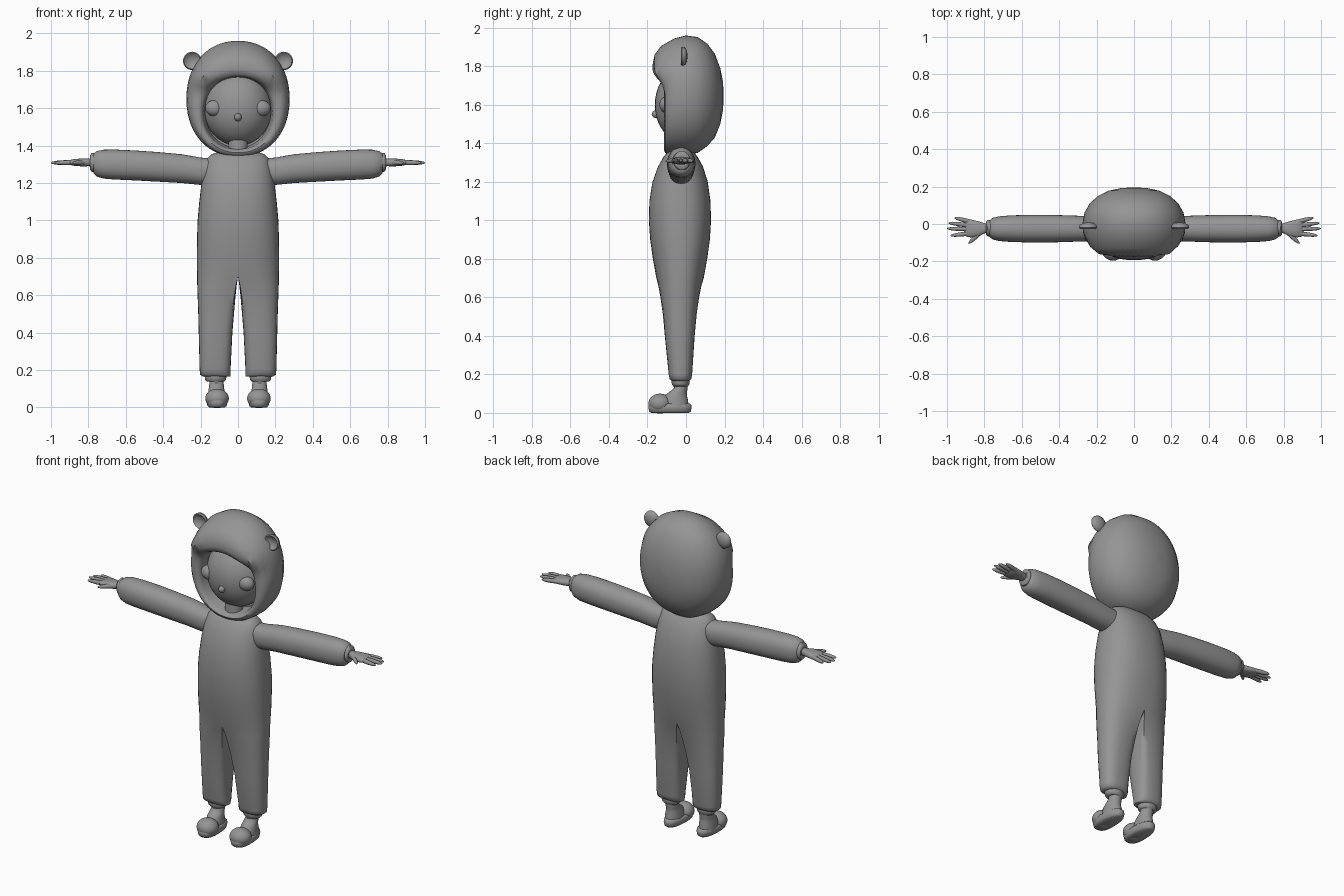
import bpy, bmesh, math
from mathutils import Vector

cube = bpy.data.objects.get("Cube")
if cube:
    bpy.data.objects.remove(cube, do_unlink=True)

grey = bpy.data.materials.new("soft_grey")
grey.use_nodes = True
GREY = (0.3, 0.3, 0.3, 1)
grey.diffuse_color = GREY
grey.node_tree.nodes["Principled BSDF"].inputs["Base Color"].default_value = GREY


def finish(name, bm, mirror=False, angle=50):
    bmesh.ops.recalc_face_normals(bm, faces=bm.faces)
    mesh = bpy.data.meshes.new(name)
    bm.to_mesh(mesh)
    bm.free()
    mesh.materials.append(grey)
    obj = bpy.data.objects.new(name, mesh)
    bpy.context.collection.objects.link(obj)
    if mirror:
        mod = obj.modifiers.new("Mirror", "MIRROR")
        mod.merge_threshold = 0.0005
    bpy.ops.object.select_all(action="DESELECT")
    obj.select_set(True)
    bpy.context.view_layer.objects.active = obj
    bpy.ops.object.shade_smooth_by_angle(angle=math.radians(angle))
    return obj


def oval(a, power):
    """Point of a unit superellipse at angle a."""
    c, s = math.cos(a), math.sin(a)
    e = 2 / power
    return math.copysign(abs(c) ** e, c), math.copysign(abs(s) ** e, s)


def skin(bm, rows, closed=True):
    """Join neighbouring rows of vertices with quads."""
    for low, high in zip(rows, rows[1:]):
        n = len(low)
        for i in range(n if closed else n - 1):
            j = (i + 1) % n
            bm.faces.new((low[i], low[j], high[j], high[i]))


def loft(name, rows, u, v, power=2.0, sides=32, mirror=False, caps=True, bend=None):
    """Rows are (centre, radius along u, radius along v)."""
    bm = bmesh.new()
    u, v = Vector(u), Vector(v)
    rings = []
    for k, (centre, ru, rv) in enumerate(rows):
        ring = []
        for i in range(sides):
            c, s = oval(math.tau * i / sides, power)
            p = Vector(centre) + u * (ru * c) + v * (rv * s)
            if bend:
                p = bend(p, k)
            ring.append(bm.verts.new(p))
        rings.append(ring)
    skin(bm, rings)
    if caps:
        bm.faces.new(rings[0])
        bm.faces.new(rings[-1])
    return finish(name, bm, mirror)


def ball(name, centre, radii, mirror=False):
    bm = bmesh.new()
    bmesh.ops.create_uvsphere(bm, u_segments=32, v_segments=20, radius=1)
    bmesh.ops.scale(bm, vec=radii, verts=bm.verts)
    bmesh.ops.translate(bm, vec=centre, verts=bm.verts)
    return finish(name, bm, mirror)


X, Y, Z = (1, 0, 0), (0, 1, 0), (0, 0, 1)

# Jumpsuit: half of the body, mirrored; rows are z, half width, front y, back y, leg split
suit_rows = [
    (0.165, 0.185, -0.07, 0.012, 1), (0.175, 0.203, -0.085, 0.027, 1),
    (0.20, 0.205, -0.09, 0.032, 1), (0.40, 0.21, -0.112, 0.047, 0.75),
    (0.52, 0.213, -0.125, 0.06, 0.5), (0.60, 0.216, -0.137, 0.072, 0.32),
    (0.66, 0.218, -0.147, 0.083, 0.15), (0.70, 0.219, -0.154, 0.092, 0),
    (0.80, 0.22, -0.172, 0.11, 0), (0.90, 0.219, -0.186, 0.124, 0),
    (1.00, 0.216, -0.193, 0.13, 0), (1.10, 0.207, -0.19, 0.127, 0),
    (1.20, 0.195, -0.174, 0.113, 0), (1.28, 0.182, -0.145, 0.088, 0),
    (1.33, 0.165, -0.117, 0.06, 0), (1.355, 0.14, -0.095, 0.04, 0),
    (1.366, 0.10, -0.07, 0.02, 0), (1.368, 0.0, -0.03, -0.03, 0)]
CROTCH, ARC, INNER = 0.70, 20, 6
bm = bmesh.new()
outer, inner = [], []
for z, hx, front, back, split in suit_rows:
    cy, ry = (front + back) / 2, (back - front) / 2
    gap = 0.04

    def leg_point(a):
        c, s = oval(a, 2.5)
        return Vector(((gap + hx) / 2 + c * (hx - gap) / 2, cy + s * ry, z))

    row = []
    for i in range(ARC + 1):
        t = i / ARC - 0.5
        c, s = oval(t * math.pi, 2.3)
        p = Vector((max(hx * c, 0), cy + s * ry, z))
        p = p.lerp(leg_point(t * math.pi * 1.5), split)
        if i in (0, ARC) and split == 0:
            p.x = 0
        row.append(bm.verts.new(p))
    outer.append(row)
    if z <= CROTCH:
        mid = [row[-1]]
        for i in range(1, INNER):
            t = i / INNER
            p = Vector((0, cy + ry * (1 - 2 * t), z))
            p = p.lerp(leg_point(math.pi * (0.75 + 0.5 * t)), split)
            mid.append(bm.verts.new(p))
        inner.append(mid + [row[0]])
skin(bm, outer, closed=False)
skin(bm, inner, closed=False)
bm.faces.new(outer[0] + inner[0][1:-1])
bmesh.ops.remove_doubles(bm, verts=bm.verts, dist=0.0002)
finish("jumpsuit", bm, mirror=True, angle=60)

# Sleeves: x, centre z, half depth, half height
sleeve = [(0.13, 1.265, 0.06, 0.065), (0.20, 1.263, 0.066, 0.073), (0.30, 1.277, 0.069, 0.077),
          (0.42, 1.286, 0.073, 0.079), (0.55, 1.294, 0.074, 0.08), (0.66, 1.299, 0.071, 0.08),
          (0.72, 1.301, 0.066, 0.077), (0.755, 1.303, 0.058, 0.068), (0.772, 1.305, 0.045, 0.052),
          (0.772, 1.306, 0.03, 0.035)]
loft("sleeve", [((x, -0.025, z), ry, rz) for x, z, ry, rz in sleeve], Y, Z, 2.2, mirror=True)
cuff = [(0.755, 0.036, 0.04), (0.765, 0.044, 0.05), (0.782, 0.044, 0.05), (0.79, 0.036, 0.04), (0.788, 0.02, 0.02)]
loft("sleeve_cuff", [((x, -0.022, 1.31), ry, rz) for x, ry, rz in cuff], Y, Z, mirror=True)

# Hands
palm = [(0.77, -0.022, 0.024, 0.022), (0.80, -0.023, 0.027, 0.02), (0.83, -0.026, 0.04, 0.021),
        (0.87, -0.024, 0.048, 0.019), (0.895, -0.022, 0.046, 0.014), (0.905, -0.022, 0.036, 0.006)]
loft("palm", [((x, y, 1.31), ry, rz) for x, y, ry, rz in palm], Y, Z, 2.4, mirror=True)
fingers = {"little_finger": ((0.875, 0.012), (0.96, 0.034)),
           "ring_finger": ((0.88, -0.008), (0.992, 0.006)),
           "middle_finger": ((0.88, -0.028), (1.0, -0.024)),
           "index_finger": ((0.875, -0.05), (0.982, -0.062)),
           "thumb": ((0.815, -0.04), (0.885, -0.105))}
for name, (a, b) in fingers.items():
    start, end = Vector((*a, 1.31)), Vector((*b, 1.308))
    side = (end - start).cross(Vector(Z)).normalized()
    shape = [(0, 0.012), (0.5, 0.0115), (0.8, 0.009), (0.95, 0.005), (1, 0.001)]
    loft(name, [(start.lerp(end, t), r, r * 1.1) for t, r in shape], side, Z, sides=12, mirror=True)

# Hood: rings from the inside of the opening, over the rim, to the back
hood = [(0.0, 0.17, 1.39, 1.76, 0), (-0.09, 0.186, 1.38, 1.77, 0.06),
        (-0.105, 0.193, 1.373, 1.78, 0.06), (-0.113, 0.21, 1.362, 1.81, 0.06),
        (-0.108, 0.236, 1.35, 1.86, 0.055), (-0.09, 0.257, 1.343, 1.905, 0.04),
        (-0.045, 0.272, 1.34, 1.945, 0.015), (0.0, 0.276, 1.34, 1.96, 0),
        (0.06, 0.265, 1.35, 1.952, 0), (0.11, 0.237, 1.385, 1.918, 0),
        (0.15, 0.193, 1.43, 1.865, 0), (0.178, 0.135, 1.50, 1.79, 0),
        (0.192, 0.07, 1.57, 1.72, 0), (0.196, 0.004, 1.643, 1.65, 0)]


def brow(p, k):
    t = min(max((p.z - 1.68) / 0.1, 0), 1)
    p.y -= hood[k][4] * t * t * (3 - 2 * t)
    return p


loft("hood", [((0, y, (b + t) / 2), hx, (t - b) / 2) for y, hx, b, t, _ in hood],
     X, Z, 2.15, sides=56, bend=brow)

# Hood ears with a dished front
ear = [(0.008, 0.008), (0.004, 0.03), (-0.006, 0.046), (-0.02, 0.049), (-0.027, 0.043),
       (-0.022, 0.034), (-0.014, 0.026), (-0.012, 0.004)]
loft("hood_ear", [((0.245, y, 1.853), r, r) for y, r in ear], X, Z, mirror=True)

# Head, face and neck
ball("face", (0, 0, 1.6), (0.183, 0.162, 0.2))
ball("eye", (0.125, -0.1, 1.6), (0.05, 0.038, 0.043), mirror=True)
ball("nose", (0, -0.15, 1.552), (0.02, 0.028, 0.022))
loft("neck", [((0, -0.04, 1.33), 0.055, 0.05), ((0, -0.04, 1.45), 0.05, 0.045)], X, Y)

# Ankles and feet: z, y, half width, half length
foot = [(0.03, -0.055, 0.048, 0.068), (0.065, -0.055, 0.047, 0.066), (0.09, -0.053, 0.043, 0.058),
        (0.11, -0.04, 0.04, 0.045), (0.13, -0.026, 0.038, 0.035), (0.18, -0.028, 0.04, 0.036)]
loft("foot", [((0.115, y, z), hx, ry) for z, y, hx, ry in foot], X, Y, mirror=True)
ankle_cuff = [(0.18, 0.05, 0.045), (0.165, 0.058, 0.048), (0.148, 0.056, 0.045), (0.138, 0.046, 0.038)]
loft("trouser_cuff", [((0.12, -0.028, z), rx, ry) for z, rx, ry in ankle_cuff], X, Y, mirror=True)

# Slippers
sole = [(0.0, 0.045, 0.098), (0.008, 0.055, 0.108), (0.028, 0.06, 0.113), (0.042, 0.057, 0.11), (0.048, 0.05, 0.102)]


def narrow_heel(p, k):
    p.x = 0.112 + (p.x - 0.112) * (0.92 - 0.9 * (p.y + 0.083))
    return p


loft("slipper_sole", [((0.112, -0.083, z), rx, ry) for z, rx, ry in sole], X, Y, 2.4,
     mirror=True, bend=narrow_heel)
ball("slipper_toe", (0.112, -0.135, 0.048), (0.063, 0.06, 0.052), mirror=True)
